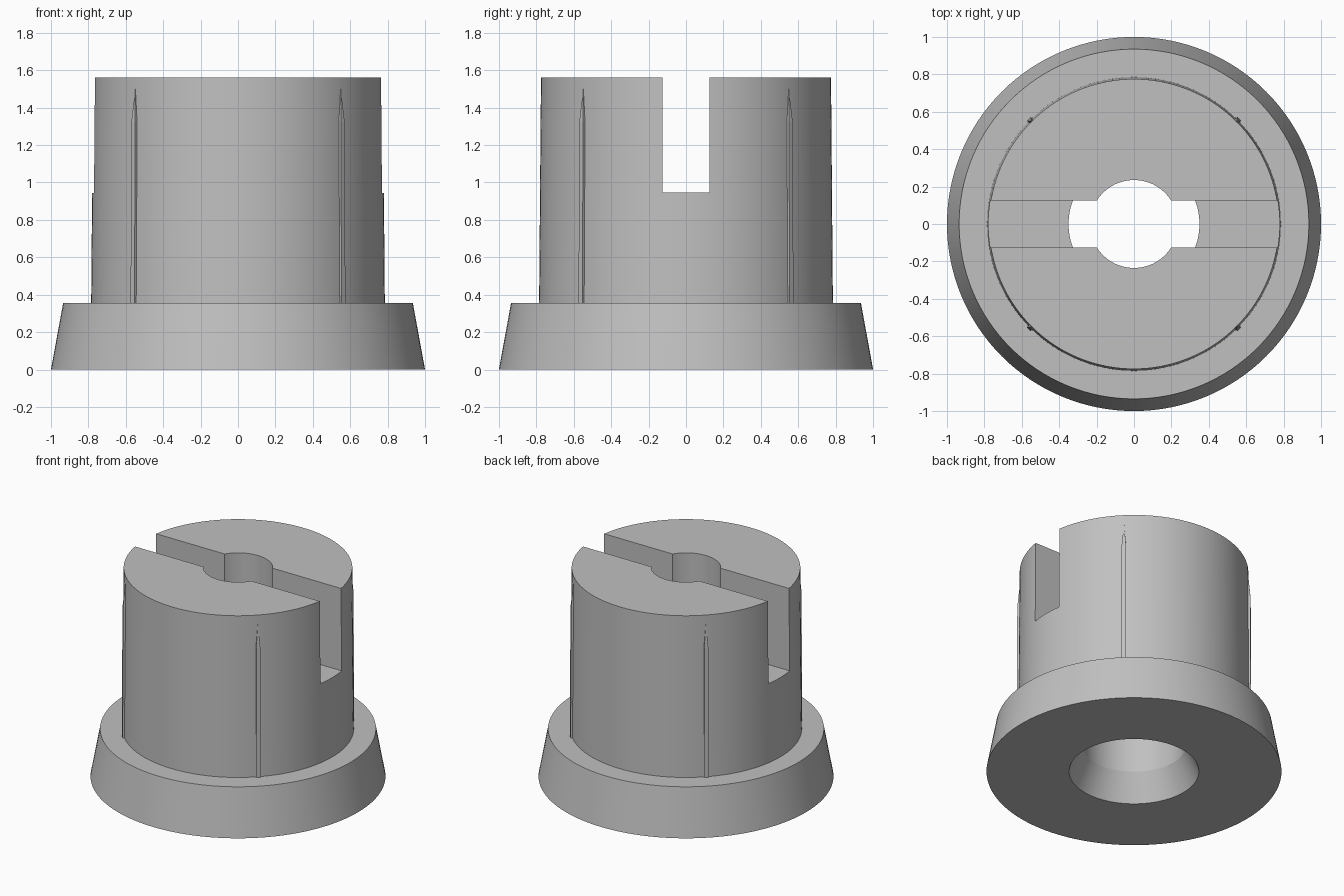
import bpy
import bmesh
import math
from mathutils import Matrix, Vector

cube = bpy.data.objects.get("Cube")
if cube:
    bpy.data.objects.remove(cube, do_unlink=True)

grey = bpy.data.materials.new("plain grey")
grey.use_nodes = True
colour = (0.53, 0.53, 0.53, 1)
grey.diffuse_color = colour
grey.node_tree.nodes["Principled BSDF"].inputs["Base Color"].default_value = colour


def add_object(name, bm):
    bmesh.ops.recalc_face_normals(bm, faces=bm.faces)
    mesh = bpy.data.meshes.new(name)
    bm.to_mesh(mesh)
    bm.free()
    mesh.materials.append(grey)
    obj = bpy.data.objects.new(name, mesh)
    bpy.context.collection.objects.link(obj)
    return obj


def lathe(name, profile, steps=128):
    """Revolve a closed (radius, height) outline around z."""
    bm = bmesh.new()
    verts = [bm.verts.new((r, 0, z)) for r, z in profile]
    edges = [bm.edges.new((a, b)) for a, b in zip(verts, verts[1:] + verts[:1])]
    bmesh.ops.spin(bm, geom=verts + edges, axis=(0, 0, 1), cent=(0, 0, 0),
                   angle=math.tau, steps=steps, use_duplicate=False)
    bmesh.ops.remove_doubles(bm, verts=bm.verts, dist=0.0001)
    return add_object(name, bm)


BASE_TOP, SLOT_FLOOR, TOP = 0.355, 0.945, 1.56

# Drafted body with flared flange and stepped bore
body = lathe("flanged_body", [
    (0.44, 0), (1.0, 0), (0.935, BASE_TOP), (0.785, BASE_TOP), (0.775, TOP),
    (0.235, TOP), (0.235, 0.95), (0.35, 0.95), (0.35, 0.2)])

# Slot across the top
bm = bmesh.new()
bmesh.ops.create_cube(bm, size=1, matrix=Matrix.Translation((0, 0, SLOT_FLOOR + 0.5))
                      @ Matrix.Diagonal((2, 0.25, 1, 1)))
cutter = add_object("slot_cutter", bm)
cut = body.modifiers.new("slot", "BOOLEAN")
cut.operation = "DIFFERENCE"
cut.solver = "EXACT"
cut.object = cutter
bpy.context.view_layer.objects.active = body
body.select_set(True)
bpy.ops.object.modifier_apply(modifier=cut.name)
bpy.data.objects.remove(cutter, do_unlink=True)
bpy.ops.object.shade_smooth_by_angle(angle=math.radians(20))

# Four slim ribs with pointed tops
names = ["back_left_rib", "back_right_rib", "front_right_rib", "front_left_rib"]
for i, name in enumerate(names):
    bm = bmesh.new()
    rings = []
    for z, outer, half in ((BASE_TOP - 0.01, 0.797, 0.015), (1.32, 0.793, 0.014)):
        rings.append([bm.verts.new(p) for p in (
            (0.75, -half, z), (outer, -half, z), (outer, half, z), (0.75, half, z))])
    tips = [bm.verts.new((r, 0, 1.5)) for r in (0.75, 0.777)]
    low, high = rings
    bm.faces.new(low)
    for j in range(4):
        k = (j + 1) % 4
        bm.faces.new((low[j], low[k], high[k], high[j]))
    inner, outer = tips
    bm.faces.new((high[0], high[1], outer, inner))
    bm.faces.new((high[1], high[2], outer))
    bm.faces.new((high[2], high[3], inner, outer))
    bm.faces.new((high[3], high[0], inner))
    turn = Matrix.Rotation(math.radians(45 + 90 * i), 3, Vector((0, 0, 1)))
    bmesh.ops.rotate(bm, verts=bm.verts, cent=(0, 0, 0), matrix=turn)
    add_object(name, bm)
